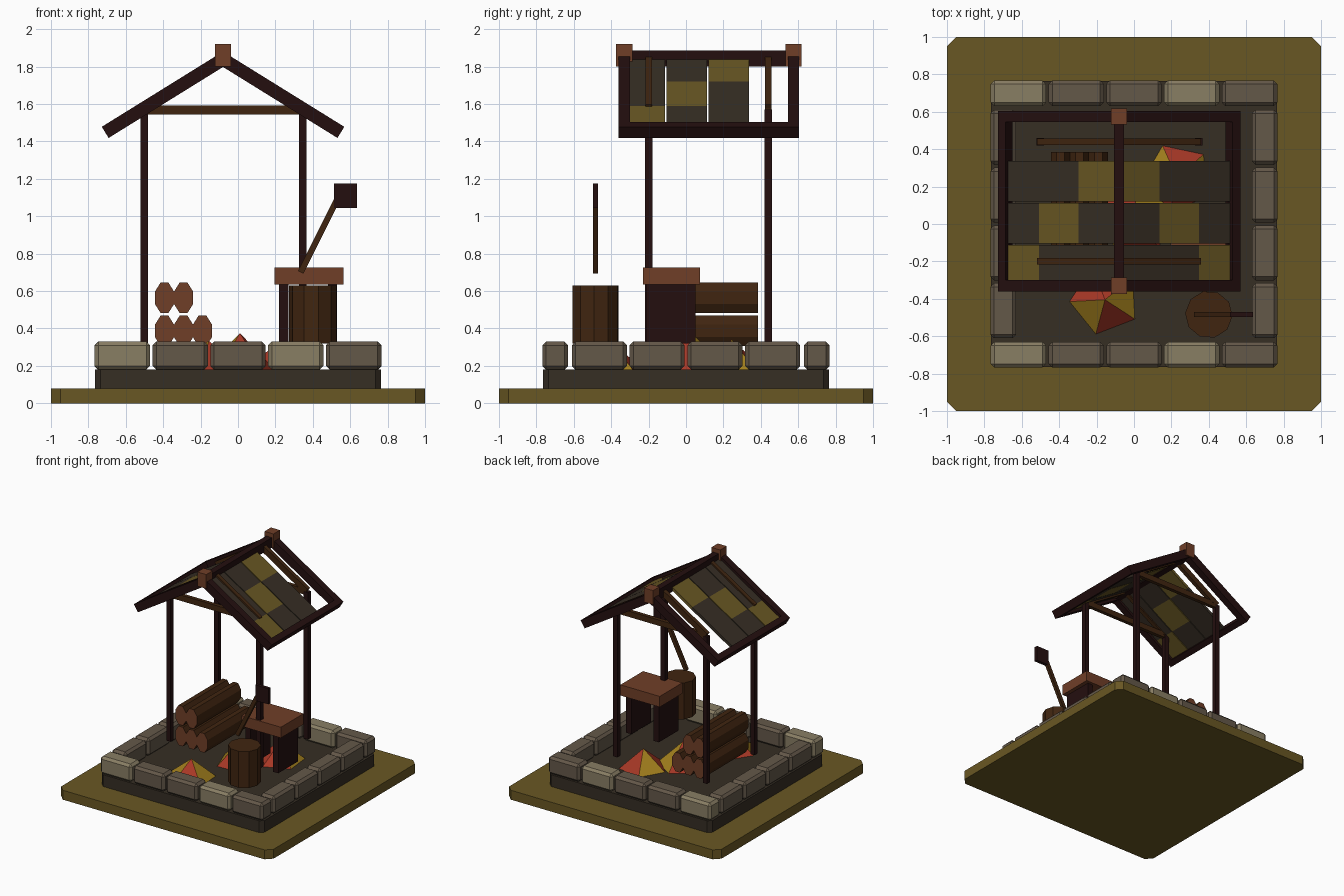
import bpy, bmesh, math
from mathutils import Vector, Matrix

if "Cube" in bpy.data.objects:
    bpy.data.objects.remove(bpy.data.objects["Cube"])


def material(name, r, g, b):
    m = bpy.data.materials.new(name)
    lin = [((c / 255 + 0.055) / 1.055) ** 2.4 if c > 10 else c / 255 / 12.92 for c in (r, g, b)]
    m.diffuse_color = (*lin, 1)
    m.use_nodes = True
    m.node_tree.nodes["Principled BSDF"].inputs["Base Color"].default_value = m.diffuse_color
    return m


OLIVE = material("olive", 105, 87, 35)
EARTH = material("dark_earth", 54, 46, 36)
STONE = material("stone", 100, 88, 73)
PALE = material("pale_stone", 137, 126, 100)
DARKWOOD = material("dark_wood", 36, 15, 15)
BROWN = material("brown_wood", 64, 37, 16)
CUTWOOD = material("cut_wood", 112, 62, 39)
RED = material("ember_red", 168, 56, 38)
YELLOW = material("flame_yellow", 166, 130, 30)


def finish(name, bm, mats):
    bmesh.ops.recalc_face_normals(bm, faces=bm.faces)
    me = bpy.data.meshes.new(name)
    bm.to_mesh(me)
    bm.free()
    for m in mats:
        me.materials.append(m)
    ob = bpy.data.objects.new(name, me)
    bpy.context.collection.objects.link(ob)
    return ob


def box(name, mat, x, y, z, bevel=0.0, upright_only=False):
    """Box given by (min, max) ranges, with optional chamfered edges."""
    bm = bmesh.new()
    size = Matrix.Diagonal((x[1] - x[0], y[1] - y[0], z[1] - z[0], 1))
    mid = Matrix.Translation((sum(x) / 2, sum(y) / 2, sum(z) / 2))
    bmesh.ops.create_cube(bm, size=1, matrix=mid @ size)
    if bevel:
        edges = [e for e in bm.edges if not upright_only
                 or abs(e.verts[0].co.z - e.verts[1].co.z) > 0.01]
        bmesh.ops.bevel(bm, geom=edges, offset=bevel, segments=1, affect='EDGES')
    return finish(name, bm, [mat])


def slab(name, mat, a, b, y, thick):
    """Bar running from a to b in the x-z plane, spanning y, with square ends."""
    a, b = Vector(a), Vector(b)
    d = (b - a).normalized()
    n = Vector((-d.y, d.x)) * thick / 2
    bm = bmesh.new()
    lower = [bm.verts.new((p.x, y[0], p.y)) for p in (a + n, b + n, b - n, a - n)]
    f = bm.faces.new(lower)
    ext = bmesh.ops.extrude_face_region(bm, geom=[f])
    bmesh.ops.translate(bm, vec=(0, y[1] - y[0], 0),
                        verts=[v for v in ext["geom"] if isinstance(v, bmesh.types.BMVert)])
    return finish(name, bm, [mat])


# ground and stone footing
box("ground", OLIVE, (-1, 1), (-1, 1), (0, 0.08), 0.05, True)
box("footing", EARTH, (-0.765, 0.765), (-0.765, 0.765), (0.08, 0.18), 0.03, True)

# ring of stone blocks
for side in (-1, 1):
    lo, hi = sorted((side * 0.63, side * 0.768))
    for i in range(5):
        cx = (i - 2) * 0.309
        box("row_block", PALE if i in (0, 3) else STONE,
            (cx - 0.148, cx + 0.148), (lo, hi), (0.18, 0.33), 0.02)
    for i in range(4):
        cy = (i - 1.5) * 0.309
        box("side_block", STONE, (lo, hi), (cy - 0.147, cy + 0.147), (0.18, 0.33), 0.02)

# roof frame: the slope runs out from the ridge
RX, RZ, SLOPE = -0.08, 1.839, 0.62


def on_slope(side, out):
    return (RX + side * out, RZ - out * SLOPE)


for y in (-0.20, 0.44):
    for x in (-0.50, 0.345):
        box("post", DARKWOOD, (x - 0.02, x + 0.02), (y - 0.02, y + 0.02), (0.32, 1.57))
    box("tie_beam", BROWN, (-0.50, 0.345), (y - 0.016, y + 0.016), (1.543, 1.592))
    for s in (-1, 1):
        slab("inner_rafter", BROWN, on_slope(s, 0), on_slope(s, 0.425), (y - 0.017, y + 0.017), 0.05)

for y in (-0.33, 0.575):
    for s in (-1, 1):
        slab("end_rafter", DARKWOOD, on_slope(s, 0), on_slope(s, 0.63), (y - 0.03, y + 0.03), 0.07)
    box("ridge_cap", CUTWOOD, (RX - 0.042, RX + 0.042), (y - 0.043, y + 0.043), (1.80, 1.92))

box("ridge_beam", DARKWOOD, (RX - 0.027, RX + 0.027), (-0.36, 0.605), (1.80, 1.885))
for s in (-1, 1):
    slab("eave_beam", DARKWOOD, on_slope(s, 0.588), on_slope(s, 0.63), (-0.36, 0.605), 0.07)

# roof panels: one olive panel per strip, stepping diagonally
for s in (-1, 1):
    for col in range(3):
        y0 = -0.33 + col * 0.225
        for row in range(3):
            slab("roof_panel", OLIVE if row + col == 2 else EARTH,
                 on_slope(s, row * 0.21), on_slope(s, min(row * 0.21 + 0.21, 0.61)),
                 (y0, y0 + 0.217), 0.025)

# work bench
box("bench_top", CUTWOOD, (0.195, 0.565), (-0.23, 0.075), (0.636, 0.727))
for x in (0.22, 0.48):
    box("bench_leg", DARKWOOD, (x, x + 0.05), (-0.215, 0.05), (0.32, 0.636))

# chopping stump
bm = bmesh.new()
bmesh.ops.create_cone(bm, cap_ends=True, segments=10, radius1=0.127, radius2=0.127, depth=0.31,
                      matrix=Matrix.Translation((0.40, -0.484, 0.475)) @ Matrix.Rotation(0.25, 4, 'Z'))
finish("stump", bm, [BROWN])

# mallet leaning over the stump
slab("mallet_handle", BROWN, (0.335, 0.70), (0.535, 1.10), (-0.497, -0.471), 0.032)
box("mallet_head", DARKWOOD, (0.512, 0.635), (-0.498, -0.470), (1.043, 1.176))

# log pile: narrow tall logs with pale cut ends
for x, z in ((-0.393, 0.387), (-0.291, 0.387), (-0.19, 0.387), (-0.393, 0.564), (-0.291, 0.564)):
    bm = bmesh.new()
    place = (Matrix.Translation((x, 0.0875, z)) @ Matrix.Diagonal((0.055, 1, 0.088, 1))
             @ Matrix.Rotation(math.pi / 2, 4, 'X') @ Matrix.Rotation(math.pi / 8, 4, 'Z'))
    bmesh.ops.create_cone(bm, cap_ends=True, segments=8, radius1=1, radius2=1, depth=0.595, matrix=place)
    bm.normal_update()
    for f in bm.faces:
        f.material_index = 1 if abs(f.normal.y) > 0.9 else 0
    finish("log", bm, [BROWN, CUTWOOD])

# ember heaps: five-sided pyramids of red and yellow
for x, y, r, top, turn in ((-0.155, -0.405, 0.19, 0.335, 183),
                           (0.23, 0.245, 0.19, 0.34, 330),
                           (0.01, 0.03, 0.20, 0.375, 20)):
    bm = bmesh.new()
    base = [bm.verts.new((x + r * math.cos(math.radians(turn + 72 * i)),
                          y + r * math.sin(math.radians(turn + 72 * i)), 0.18)) for i in range(5)]
    apex = bm.verts.new((x, y, top))
    for i in range(5):
        bm.faces.new((base[i], base[(i + 1) % 5], apex)).material_index = 1 if i in (0, 2) else 0
    bm.faces.new(base[::-1])
    finish("ember_heap", bm, [RED, YELLOW])
